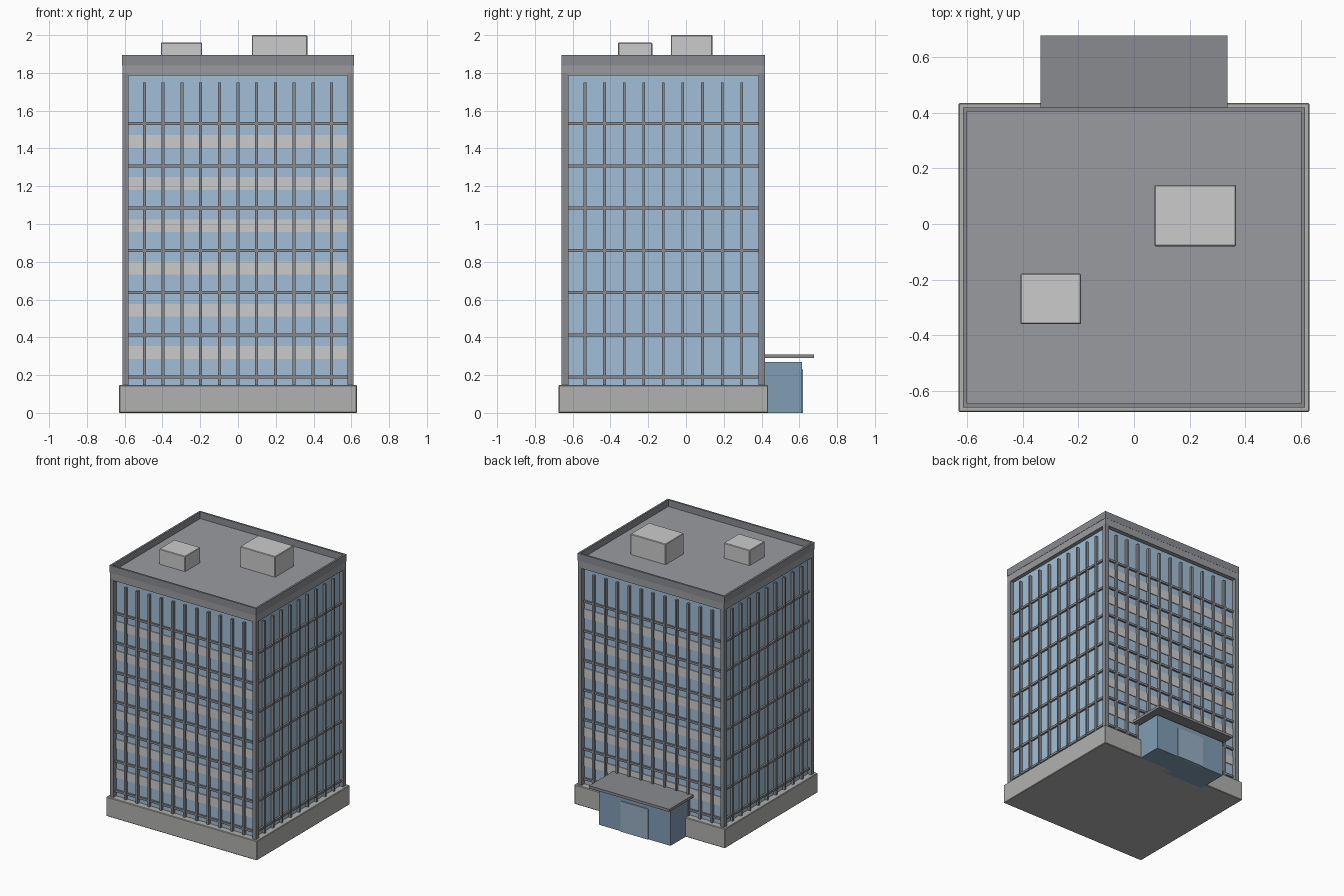
import bpy

if "Cube" in bpy.data.objects:
    bpy.data.objects.remove(bpy.data.objects["Cube"])

CY = -0.12            # tower centre in y
HX, HY = 0.612, 0.538  # tower half sizes
GX, GY = 0.582, 0.505  # glass half sizes


def mat(name, r, g, b):
    m = bpy.data.materials.new(name)
    m.diffuse_color = (r, g, b, 1)
    m.use_nodes = True
    m.node_tree.nodes["Principled BSDF"].inputs["Base Color"].default_value = m.diffuse_color
    return m


GLASS = mat("glass", 0.36, 0.52, 0.68)
LOBBY = mat("lobby_glass", 0.22, 0.34, 0.46)
DOOR = mat("door_glass", 0.32, 0.43, 0.55)
FRAME = mat("frame_grey", 0.25, 0.26, 0.28)
ROOF = mat("roof_grey", 0.32, 0.33, 0.35)
STONE = mat("stone", 0.44, 0.44, 0.43)
PALE = mat("pale_grey", 0.54, 0.54, 0.56)


def box(name, x0, x1, y0, y1, z0, z1, m, bevel=0):
    bpy.ops.mesh.primitive_cube_add(size=1, location=((x0 + x1) / 2, (y0 + y1) / 2, (z0 + z1) / 2))
    o = bpy.context.object
    o.name = name
    o.scale = (x1 - x0, y1 - y0, z1 - z0)
    bpy.ops.object.transform_apply(location=False, rotation=False, scale=True)
    o.data.materials.append(m)
    if bevel:
        b = o.modifiers.new("bevel", "BEVEL")
        b.width = bevel
        b.segments = 1
    return o


def ring(name, hx, hy, t, z0, z1, m):
    # rectangular band of thickness t running round the tower
    for s in (-1, 1):
        a, b = sorted((s * hx, s * (hx - t)))
        box(name + "_side", a, b, CY - hy, CY + hy, z0, z1, m)
        a, b = sorted((CY + s * hy, CY + s * (hy - t)))
        box(name + "_end", -hx + t, hx - t, a, b, z0, z1, m)


# base plinth and glazed core
box("plinth", -0.63, 0.63, -0.675, 0.435, 0, 0.147, STONE, 0.004)
box("glass_core", -GX, GX, CY - GY, CY + GY, 0.14, 1.80, GLASS)

# corner columns
for sx in (-1, 1):
    for sy in (-1, 1):
        x0, x1 = sorted((sx * 0.58, sx * HX))
        y0, y1 = sorted((CY + sy * 0.503, CY + sy * HY))
        box("corner_column", x0, x1, y0, y1, 0.14, 1.80, FRAME)

# floor bands, spandrels and mullions
P = 0.014  # how far the grid stands proud of the glass
for i in range(7):
    z = 0.19 + i * 0.2235
    ring("floor_band", GX + P, GY + P, 0.025, z - 0.008, z + 0.008, FRAME)
for i in range(6):
    z = 0.32 + i * 0.2235
    for s in (-1, 1):
        a, b = sorted((CY + s * (GY - 0.01), CY + s * (GY + 0.006)))
        box("spandrel", -0.58, 0.58, a, b, z - 0.034, z + 0.034, PALE)
for s in (-1, 1):
    a, b = sorted((CY + s * (GY - 0.01), CY + s * (GY + P + 0.006)))
    for i in range(-5, 6):
        box("mullion", i * 0.099 - 0.008, i * 0.099 + 0.008, a, b, 0.14, 1.75, FRAME)
    a, b = sorted((s * (GX - 0.01), s * (GX + P + 0.006)))
    for i in range(-4, 5):
        y = CY + i * 0.1037
        box("side_mullion", a, b, y - 0.007, y + 0.007, 0.14, 1.75, FRAME)

# roof slab, parapet and plant boxes
box("roof_slab", -HX, HX, CY - HY, CY + HY, 1.787, 1.845, ROOF)
ring("parapet", HX + 0.002, HY + 0.001, 0.014, 1.84, 1.895, FRAME)
box("plant_box_large", 0.073, 0.367, -0.08, 0.14, 1.84, 2.0, PALE, 0.004)
box("plant_box_small", -0.408, -0.19, -0.36, -0.178, 1.84, 1.96, PALE, 0.004)

# rear entrance lobby with canopy
box("lobby", -0.30, 0.30, 0.38, 0.613, 0, 0.27, LOBBY)
box("entrance_door", -0.115, 0.115, 0.60, 0.62, 0, 0.23, DOOR)
box("canopy", -0.335, 0.335, 0.38, 0.678, 0.29, 0.31, FRAME)
